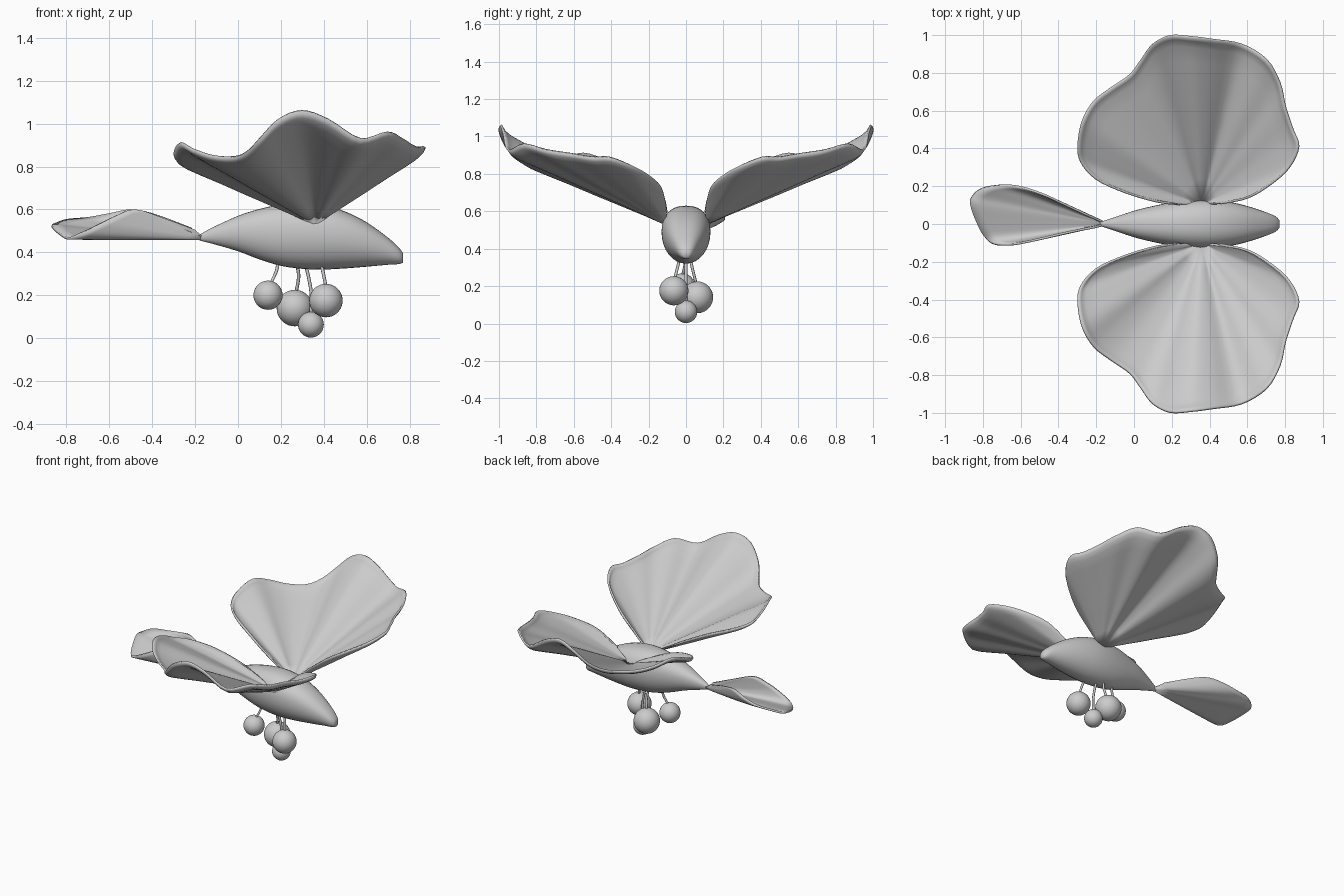
import bpy, bmesh, math
from mathutils import Vector

grey = bpy.data.materials.new("plain_grey")
grey.diffuse_color = (0.6, 0.6, 0.6, 1)


def finish(name, bm):
    bmesh.ops.recalc_face_normals(bm, faces=bm.faces)
    for f in bm.faces:
        f.smooth = True
    me = bpy.data.meshes.new(name)
    bm.to_mesh(me)
    bm.free()
    me.materials.append(grey)
    ob = bpy.data.objects.new(name, me)
    bpy.context.collection.objects.link(ob)
    return ob


def spline(pts, n):
    """Catmull-Rom curve through the points, n steps per span."""
    p = [Vector(q) for q in pts]
    p = [2 * p[0] - p[1]] + p + [2 * p[-1] - p[-2]]
    out = []
    for i in range(1, len(p) - 2):
        a, b, c, d = p[i - 1:i + 3]
        for k in range(n):
            t = k / n
            out.append(0.5 * (2 * b + (c - a) * t + (2 * a - 5 * b + 4 * c - d) * t * t
                              + (3 * b - a - 3 * c + d) * t ** 3))
    return out + [p[-2]]


def loft(name, rings):
    bm = bmesh.new()
    rows = [[bm.verts.new(v) for v in r] for r in rings]
    n = len(rows[0])
    for a, b in zip(rows, rows[1:]):
        for i in range(n):
            bm.faces.new((a[i], a[(i + 1) % n], b[(i + 1) % n], b[i]))
    bm.faces.new(rows[0])
    bm.faces.new(rows[-1])
    return finish(name, bm)


def petal(name, base, rim, profile, side=1, thick=0.012):
    """Fan of rays from the base to a wavy rim; profile gives reach and rise."""
    bm = bmesh.new()
    base = Vector(base)
    m = lambda v: (v.x, v.y * side, v.z)
    root = bm.verts.new(m(base))
    prev = None
    for e in spline(rim, 4):
        d = e - base
        ray = [bm.verts.new(m(base + Vector((d.x * r, d.y * r, d.z * h)))) for r, h in profile]
        if prev:
            bm.faces.new((root, prev[0], ray[0]))
            for i in range(len(ray) - 1):
                bm.faces.new((prev[i], prev[i + 1], ray[i + 1], ray[i]))
        prev = ray
    ob = finish(name, bm)
    s = ob.modifiers.new("thickness", "SOLIDIFY")
    s.thickness = thick
    s.offset = 0
    return ob


# Body: x, top z, bottom z, half width
stations = [(-0.18, 0.482, 0.455, 0.01), (-0.12, 0.515, 0.44, 0.03), (0, 0.57, 0.405, 0.07),
            (0.1, 0.602, 0.367, 0.095), (0.2, 0.623, 0.337, 0.115), (0.3, 0.63, 0.323, 0.128),
            (0.4, 0.62, 0.32, 0.13), (0.5, 0.59, 0.325, 0.118), (0.6, 0.54, 0.333, 0.095),
            (0.7, 0.468, 0.342, 0.062), (0.75, 0.422, 0.345, 0.04), (0.77, 0.395, 0.352, 0.02)]
top = spline([(s[0], s[1], s[3]) for s in stations], 3)
bot = spline([(s[0], s[2], 0) for s in stations], 3)
rings = []
for a, b in zip(top, bot):
    ring = []
    for i in range(32):
        t = 2 * math.pi * i / 32
        c, s = math.cos(t), math.sin(t)
        mid = b.y + (a.y - b.y) * 0.55          # fullest a little above the middle
        rise = (a.y - mid) if s > 0 else (mid - b.y)
        p = 0.85 if s > 0 else 1.0              # fuller back, slimmer belly
        ring.append((a.x, a.z * math.copysign(abs(c) ** p, c),
                     mid + rise * math.copysign(abs(s) ** p, s)))
    rings.append(ring)
loft("body", rings)

# Wings
wing_rim = [(0.46, 0.11, 0.63), (0.60, 0.14, 0.735), (0.72, 0.21, 0.80), (0.82, 0.30, 0.85),
            (0.87, 0.41, 0.89), (0.84, 0.50, 0.89), (0.80, 0.62, 0.91), (0.77, 0.75, 0.93),
            (0.70, 0.87, 0.96), (0.57, 0.95, 0.93), (0.42, 0.975, 1.02), (0.30, 0.99, 1.06),
            (0.19, 0.995, 1.02), (0.10, 0.95, 0.93), (0.04, 0.87, 0.87), (-0.02, 0.79, 0.845),
            (-0.12, 0.72, 0.85), (-0.21, 0.65, 0.88), (-0.27, 0.55, 0.91), (-0.295, 0.42, 0.87),
            (-0.28, 0.33, 0.83), (-0.20, 0.24, 0.80), (-0.05, 0.17, 0.75), (0.12, 0.12, 0.67),
            (0.24, 0.105, 0.60)]
wing_profile = [(0.15, 0.15), (0.3, 0.29), (0.5, 0.475), (0.7, 0.665), (0.85, 0.80),
                (0.94, 0.885), (0.98, 0.94), (1, 1)]
for side, name in ((-1, "front_wing"), (1, "back_wing")):
    petal(name, (0.36, 0.105, 0.53), wing_rim, wing_profile, side)

# Tail
tail_rim = [(-0.22, 0.035, 0.515), (-0.38, 0.11, 0.575), (-0.49, 0.16, 0.60), (-0.6, 0.195, 0.58),
            (-0.7, 0.205, 0.56), (-0.80, 0.19, 0.55), (-0.855, 0.15, 0.53), (-0.867, 0.10, 0.52),
            (-0.83, 0.0, 0.485), (-0.79, -0.07, 0.465), (-0.74, -0.105, 0.485),
            (-0.65, -0.108, 0.53), (-0.57, -0.095, 0.57), (-0.48, -0.075, 0.60),
            (-0.35, -0.045, 0.56), (-0.2, -0.015, 0.505)]
tail_profile = [(0.2, 0.17), (0.4, 0.34), (0.6, 0.52), (0.8, 0.73), (0.92, 0.88), (1, 1)]
petal("tail", (-0.14, 0, 0.462), tail_rim, tail_profile)

# Hanging berries with bent stems: centre, radius, stem path
berries = [((0.14, -0.02, 0.20), 0.068, [(0.187, 0, 0.37), (0.18, -0.005, 0.315), (0.15, -0.02, 0.25)]),
           ((0.265, 0.06, 0.14), 0.085, [(0.27, 0.02, 0.36), (0.283, 0.035, 0.29), (0.27, 0.055, 0.21)]),
           ((0.41, -0.065, 0.175), 0.078, [(0.385, -0.03, 0.36), (0.398, -0.045, 0.30), (0.41, -0.06, 0.24)]),
           ((0.34, 0, 0.0625), 0.06, [(0.31, 0, 0.36), (0.33, 0, 0.28), (0.342, 0, 0.2), (0.34, 0, 0.11)])]
for i, (c, r, path) in enumerate(berries):
    bm = bmesh.new()
    bmesh.ops.create_uvsphere(bm, u_segments=32, v_segments=18, radius=r)
    bmesh.ops.translate(bm, verts=bm.verts, vec=c)
    finish(f"berry_{i + 1}", bm)
    loft(f"stem_{i + 1}", [[(p.x + 0.008 * math.cos(k * math.pi / 4),
                             p.y + 0.008 * math.sin(k * math.pi / 4), p.z) for k in range(8)]
                           for p in spline(path, 4)])
